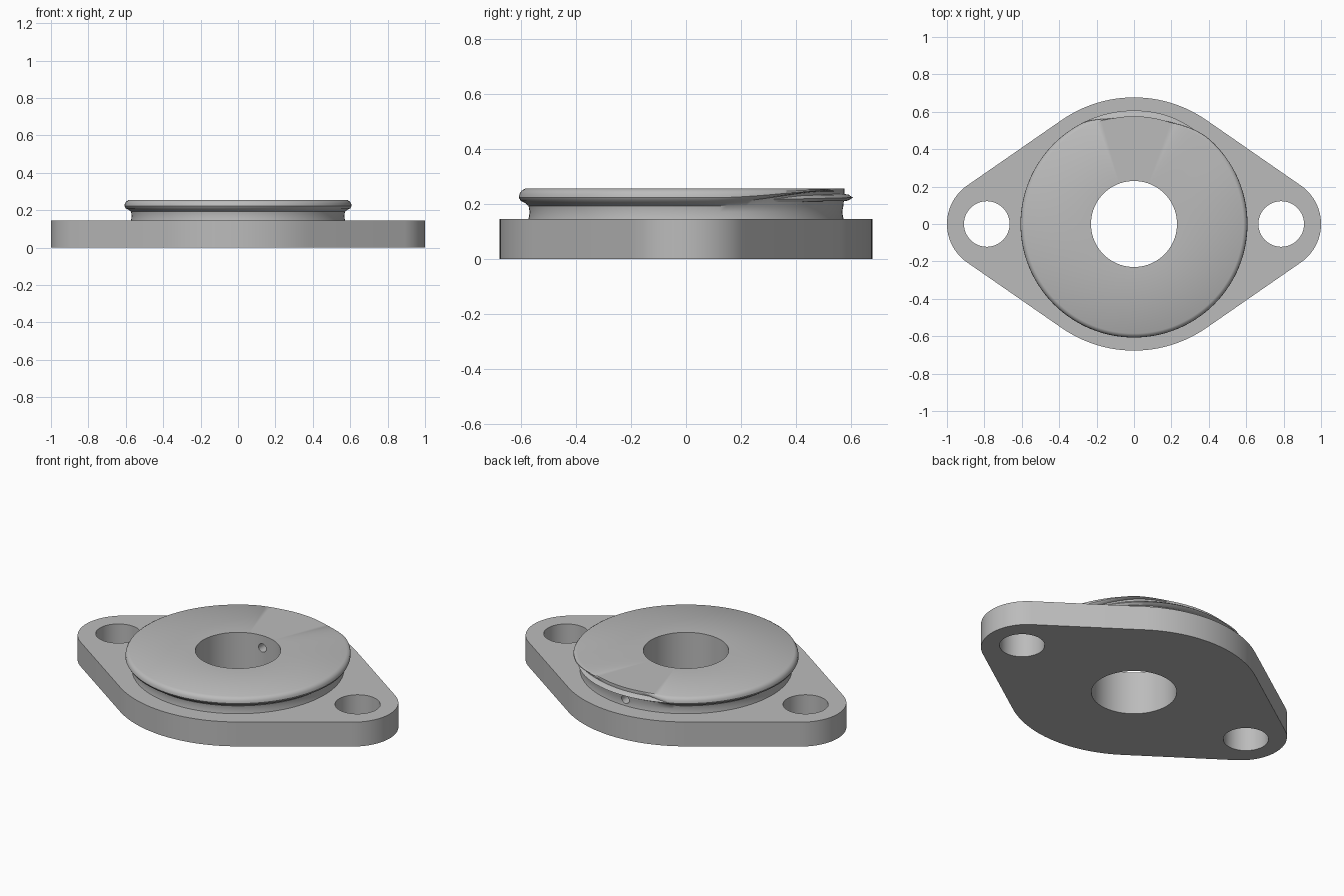
import bpy, bmesh
from math import sin, cos, pi, acos, radians

if "Cube" in bpy.data.objects:
    bpy.data.objects.remove(bpy.data.objects["Cube"], do_unlink=True)

PLATE_H, TOP, BORE = 0.145, 0.255, 0.23
SEG = 144

grey = bpy.data.materials.new("plain grey")
grey.use_nodes = True
colour = (0.5, 0.5, 0.5, 1)
grey.diffuse_color = colour
grey.node_tree.nodes["Principled BSDF"].inputs["Base Color"].default_value = colour


def finish(obj, angle=35):
    bpy.ops.object.select_all(action='DESELECT')
    obj.select_set(True)
    bpy.context.view_layer.objects.active = obj
    bpy.ops.object.shade_smooth_by_angle(angle=radians(angle))


def arc(cx, r, start, end, n):
    return [(cx + r * cos(start + (end - start) * i / n),
             r * sin(start + (end - start) * i / n)) for i in range(n + 1)]


def ramp(x, a, b):
    t = max(0, min(1, (x - a) / (b - a)))
    return t * t * (3 - 2 * t)


def sweep(name, rings, closed):
    """Skin equal closed sections into a solid, capping it when it is not a full turn."""
    bm = bmesh.new()
    rows = [[bm.verts.new(p) for p in ring] for ring in rings]
    n, m = len(rows), len(rows[0])
    for i in range(n if closed else n - 1):
        a, b = rows[i], rows[(i + 1) % n]
        for j in range(m):
            k = (j + 1) % m
            bm.faces.new((a[j], b[j], b[k], a[k]))
    if not closed:
        bm.faces.new(rows[0])
        bm.faces.new(rows[-1])
    bmesh.ops.recalc_face_normals(bm, faces=bm.faces)
    mesh = bpy.data.meshes.new(name)
    bm.to_mesh(mesh)
    bm.free()
    mesh.materials.append(grey)
    obj = bpy.data.objects.new(name, mesh)
    bpy.context.collection.objects.link(obj)
    return obj


# Mounting plate: tangent hull of one large and two small circles, with three holes
big, end_r = 0.677, 0.25
end_x = 1 - end_r
tan = acos((big - end_r) / end_x)
outline = (arc(end_x, end_r, -tan, tan, 24) + arc(0, big, tan, pi - tan, 24)
           + arc(-end_x, end_r, pi - tan, pi + tan, 24)
           + arc(0, big, pi + tan, 2 * pi - tan, 24))
holes = [arc(x, r, 0, 2 * pi, n)[:-1]
         for x, r, n in ((0, BORE, SEG), (0.787, 0.122, 48), (-0.787, 0.122, 48))]
curve = bpy.data.curves.new("mounting_plate", 'CURVE')
curve.dimensions, curve.fill_mode = '2D', 'BOTH'
curve.extrude = PLATE_H / 2
for pts in [outline] + holes:
    spline = curve.splines.new('POLY')
    spline.points.add(len(pts) - 1)
    for p, (x, y) in zip(spline.points, pts):
        p.co = (x, y, 0, 1)
    spline.use_cyclic_u = True
curve.materials.append(grey)
plate = bpy.data.objects.new("mounting_plate", curve)
bpy.context.collection.objects.link(plate)
plate.location.z = PLATE_H / 2
bpy.context.view_layer.objects.active = plate
plate.select_set(True)
bpy.ops.object.convert(target='MESH')
plate = bpy.context.object
bm = bmesh.new()
bm.from_mesh(plate.data)
bmesh.ops.remove_doubles(bm, verts=bm.verts, dist=0.0001)
bmesh.ops.recalc_face_normals(bm, faces=bm.faces)
bm.to_mesh(plate.data)
bm.free()
finish(plate)

# Raised boss: necked ring whose rounded lip climbs and runs out at the back
lip = [(0.585, 0.203), (0.6, 0.21), (0.607, 0.222), (0.605, 0.236),
       (0.598, 0.247), (0.585, TOP)]


def boss_section(deg):
    back = 1 - ramp(deg, 100, 118)
    lift = ramp(deg, 8, 58) * back
    shrink = ramp(deg, 48, 75) * back
    prof = [(BORE, TOP), (BORE, PLATE_H), (0.572, PLATE_H), (0.568, 0.17), (0.572, 0.192)]
    for r, z in lip:
        prof.append((r + (0.576 - r) * shrink, z + (TOP - z) * 0.8 * lift))
    a = radians(deg)
    return [(r * cos(a), r * sin(a), z) for r, z in prof]


boss = sweep("raised_boss", [boss_section(360 * i / SEG) for i in range(SEG)], True)

# Radial oil hole drilled through the back of the boss
bpy.ops.mesh.primitive_cylinder_add(vertices=24, radius=0.025, depth=0.6,
                                    location=(0, 0.45, 0.182), rotation=(pi / 2, 0, 0))
drill = bpy.context.object
drill.name = "oil_hole_cutter"
drill.data.materials.append(grey)
drill.hide_render = True
cut = boss.modifiers.new("oil_hole", 'BOOLEAN')
cut.operation, cut.solver, cut.object = 'DIFFERENCE', 'EXACT', drill
bpy.context.view_layer.objects.active = boss
bpy.ops.object.modifier_apply(modifier=cut.name)
bpy.data.objects.remove(drill, do_unlink=True)
finish(boss)


# Lower tail of the lip, a thin ridge that winds under the run-out
def tail_section(deg):
    w = ramp(deg, 10, 80)
    dz = -0.008 * (1 - w)
    a = radians(deg)
    prof = [(0.55, 0.21), (0.572 + 0.015 * w, 0.211), (0.573 + 0.034 * w, 0.222),
            (0.573 + 0.018 * w, 0.233), (0.55, 0.24)]
    return [(r * cos(a), r * sin(a), z + dz) for r, z in prof]


tail = sweep("lip_tail", [tail_section(10 + 2.5 * i) for i in range(44)], False)
finish(tail)
